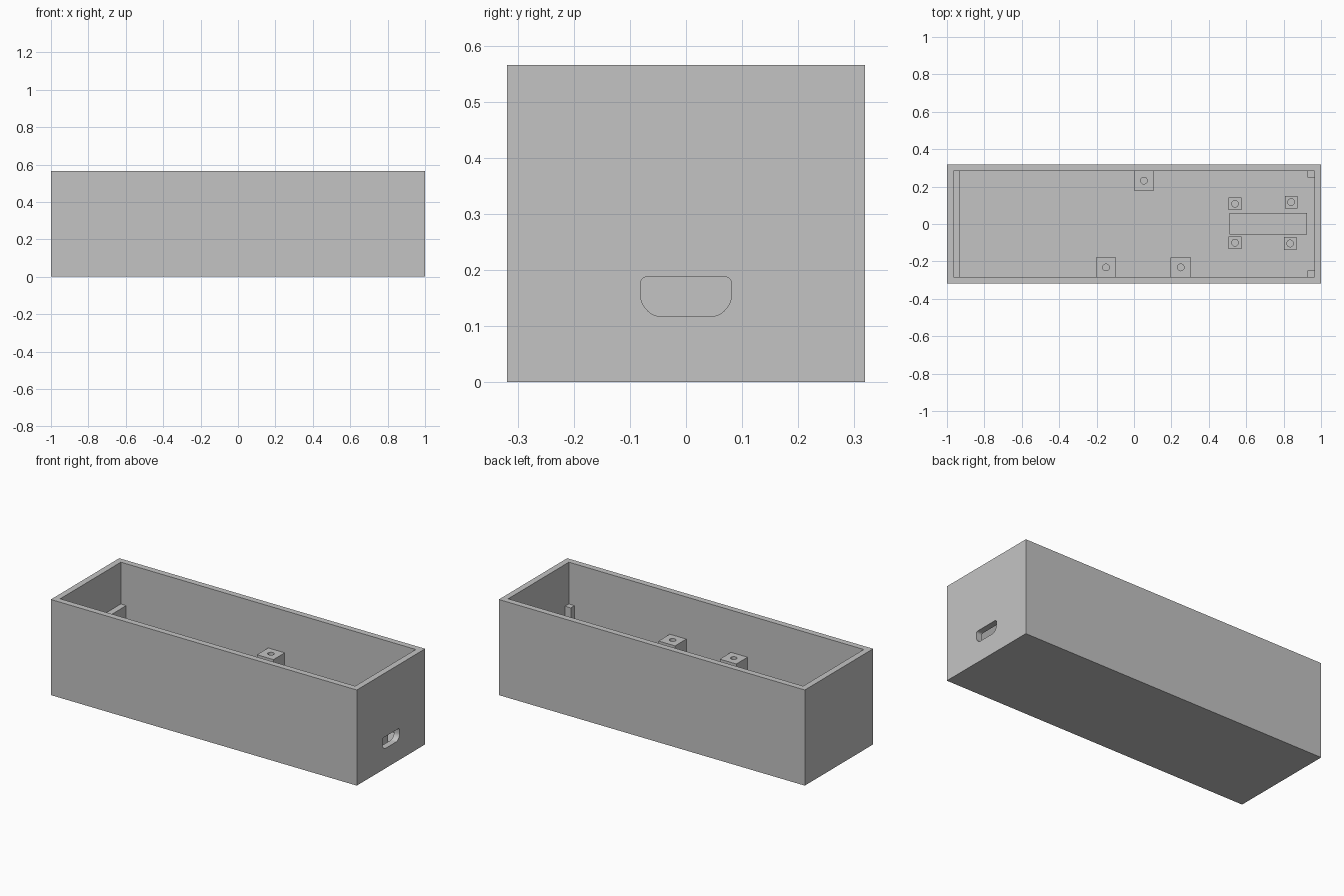
import bpy
import bmesh

old = bpy.data.objects.get("Cube")
if old:
    bpy.data.objects.remove(old, do_unlink=True)

HALF_X, HALF_Y, HEIGHT = 1.0, 0.319, 0.565
WALL, FLOOR = 0.036, 0.036
IN_X, IN_Y = HALF_X - WALL, HALF_Y - WALL
SINK = 0.004       # overlap of parts into walls and floor
LEDGE_TOP = 0.318

grey = bpy.data.materials.new("grey plastic")
grey.use_nodes = True
colour = (0.55, 0.55, 0.55, 1)
grey.diffuse_color = colour
grey.node_tree.nodes["Principled BSDF"].inputs["Base Color"].default_value = colour


def finish(name, bm):
    bmesh.ops.recalc_face_normals(bm, faces=bm.faces[:])
    mesh = bpy.data.meshes.new(name)
    bm.to_mesh(mesh)
    bm.free()
    mesh.materials.append(grey)
    obj = bpy.data.objects.new(name, mesh)
    bpy.context.collection.objects.link(obj)
    return obj


def box(name, x0, x1, y0, y1, z0, z1):
    bm = bmesh.new()
    bmesh.ops.create_cube(bm, size=1)
    for v in bm.verts:
        v.co.x = x1 if v.co.x > 0 else x0
        v.co.y = y1 if v.co.y > 0 else y0
        v.co.z = z1 if v.co.z > 0 else z0
    return finish(name, bm)


def cylinder(name, x, y, z0, z1, radius):
    bm = bmesh.new()
    bmesh.ops.create_cone(bm, cap_ends=True, segments=32, radius1=radius,
                          radius2=radius, depth=z1 - z0)
    bmesh.ops.translate(bm, verts=bm.verts[:], vec=(x, y, (z0 + z1) / 2))
    return finish(name, bm)


def cut(obj, cutter):
    mod = obj.modifiers.new("cut", "BOOLEAN")
    mod.operation = "DIFFERENCE"
    mod.solver = "EXACT"
    mod.object = cutter
    bpy.context.view_layer.objects.active = obj
    bpy.ops.object.modifier_apply(modifier=mod.name)
    bpy.data.objects.remove(cutter, do_unlink=True)


def screw_post(name, x, y, size, top, depth):
    h = size / 2
    post = box(name, x - h, x + h, y - h, y + h, FLOOR - SINK, top)
    cut(post, cylinder("hole_cutter", x, y, top - depth, top + 0.05, 0.018))
    return post


# Open-topped case
case = box("case", -HALF_X, HALF_X, -HALF_Y, HALF_Y, 0, HEIGHT)
cut(case, box("cavity_cutter", -IN_X, IN_X, -IN_Y, IN_Y, FLOOR, HEIGHT + 0.1))

# Cable port: rounded slot with chamfered lower corners
half_outline = [(0.081, 0.188), (0.081, 0.142), (0.060, 0.118)]
outline = half_outline + [(-y, z) for y, z in reversed(half_outline)]
bm = bmesh.new()
face = bm.faces.new([bm.verts.new((IN_X - 0.02, y, z)) for y, z in outline])
bmesh.ops.bevel(bm, geom=bm.verts[:], offset=0.012, segments=5,
                profile=0.5, affect="VERTICES")
ext = bmesh.ops.extrude_face_region(bm, geom=bm.faces[:])
moved = [e for e in ext["geom"] if isinstance(e, bmesh.types.BMVert)]
bmesh.ops.translate(bm, verts=moved, vec=(WALL + 0.05, 0, 0))
cut(case, finish("port_cutter", bm))

# Board ledge along one end and corner supports at the other
box("end_ledge", -IN_X - SINK, -0.929, -IN_Y - SINK, IN_Y + SINK,
    FLOOR - SINK, LEDGE_TOP)
for side, label in ((-1, "front"), (1, "back")):
    ys = sorted((side * (IN_Y - 0.035), side * (IN_Y + SINK)))
    box(label + "_corner_support", 0.927, IN_X + SINK, *ys,
        FLOOR - SINK, LEDGE_TOP)

# Screw posts against the long walls
for i, (x, side) in enumerate(((-0.15, -1), (0.25, -1), (0.053, 1))):
    screw_post(f"wall_post_{i + 1}", x, side * (IN_Y - 0.051), 0.108,
               LEDGE_TOP - 0.002, 0.12)

# Small board standoffs on the floor
for i, (x, y) in enumerate(((0.54, 0.108), (0.84, 0.117),
                            (0.54, -0.10), (0.835, -0.104))):
    screw_post(f"standoff_{i + 1}", x, y, 0.068, 0.09, 0.05)

# Low pad between the standoffs
box("board_pad", 0.51, 0.925, -0.055, 0.06, FLOOR - SINK, 0.065)

# Smooth the round holes and port corners, keep edges sharp
bpy.ops.object.select_all(action="DESELECT")
for obj in bpy.context.collection.objects:
    if obj.type == "MESH" and grey.name in obj.data.materials:
        obj.select_set(True)
        bpy.context.view_layer.objects.active = obj
bpy.ops.object.shade_smooth_by_angle(angle=0.5)
